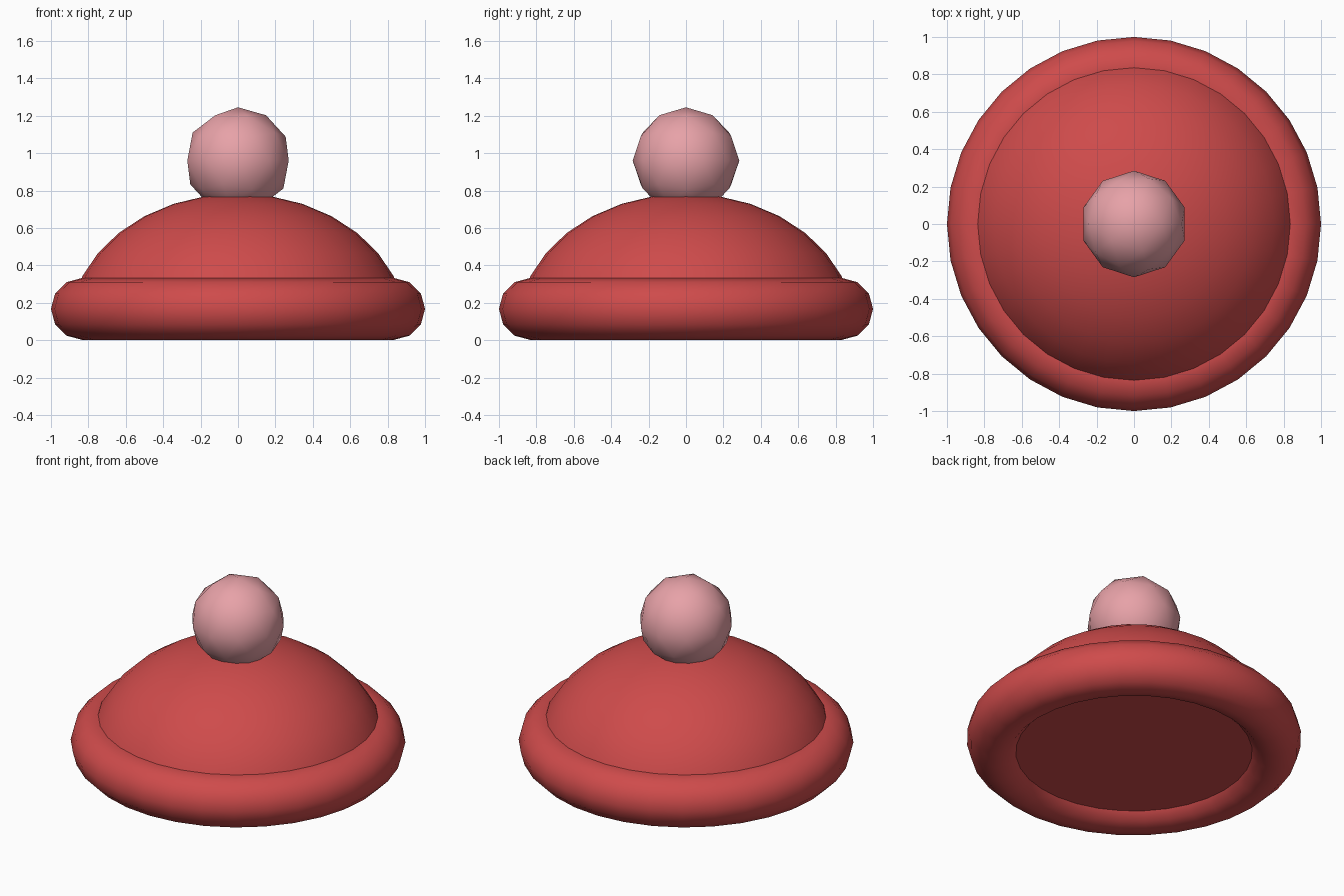
import bpy, bmesh

if "Cube" in bpy.data.objects:
    bpy.data.objects.remove(bpy.data.objects["Cube"])

def material(name, color):
    m = bpy.data.materials.new(name)
    m.diffuse_color = (*color, 1)
    m.use_nodes = True
    m.node_tree.nodes["Principled BSDF"].inputs["Base Color"].default_value = m.diffuse_color
    return m

red = material("red_wool", (0.62, 0.07, 0.07))
pink = material("pink_wool", (0.80, 0.36, 0.39))

def finish(name, mat):
    ob = bpy.context.object
    ob.name = name
    ob.data.materials.append(mat)
    bpy.ops.object.shade_smooth()
    return ob

# Rolled brim
bpy.ops.mesh.primitive_torus_add(location=(0, 0, 0.167), major_radius=0.835, minor_radius=0.165,
                                 major_segments=32, minor_segments=12)
finish("brim", red)

# Crown: flattened hemisphere closed by a flat underside
bpy.ops.mesh.primitive_uv_sphere_add(segments=32, ring_count=16, radius=1, location=(0, 0, 0.07))
crown = finish("crown", red)
bm = bmesh.new()
bm.from_mesh(crown.data)
bmesh.ops.delete(bm, geom=[v for v in bm.verts if v.co.z < -0.01], context='VERTS')
cap = bmesh.ops.contextual_create(bm, geom=[e for e in bm.edges if e.is_boundary])
bmesh.ops.scale(bm, vec=(0.90, 0.90, 0.713), verts=bm.verts)
bmesh.ops.recalc_face_normals(bm, faces=bm.faces)
bm.to_mesh(crown.data)
bm.free()
bpy.ops.object.shade_smooth_by_angle()

# Pompom
bpy.ops.mesh.primitive_ico_sphere_add(subdivisions=2, radius=0.285, location=(0, 0, 0.96))
finish("pompom", pink)
